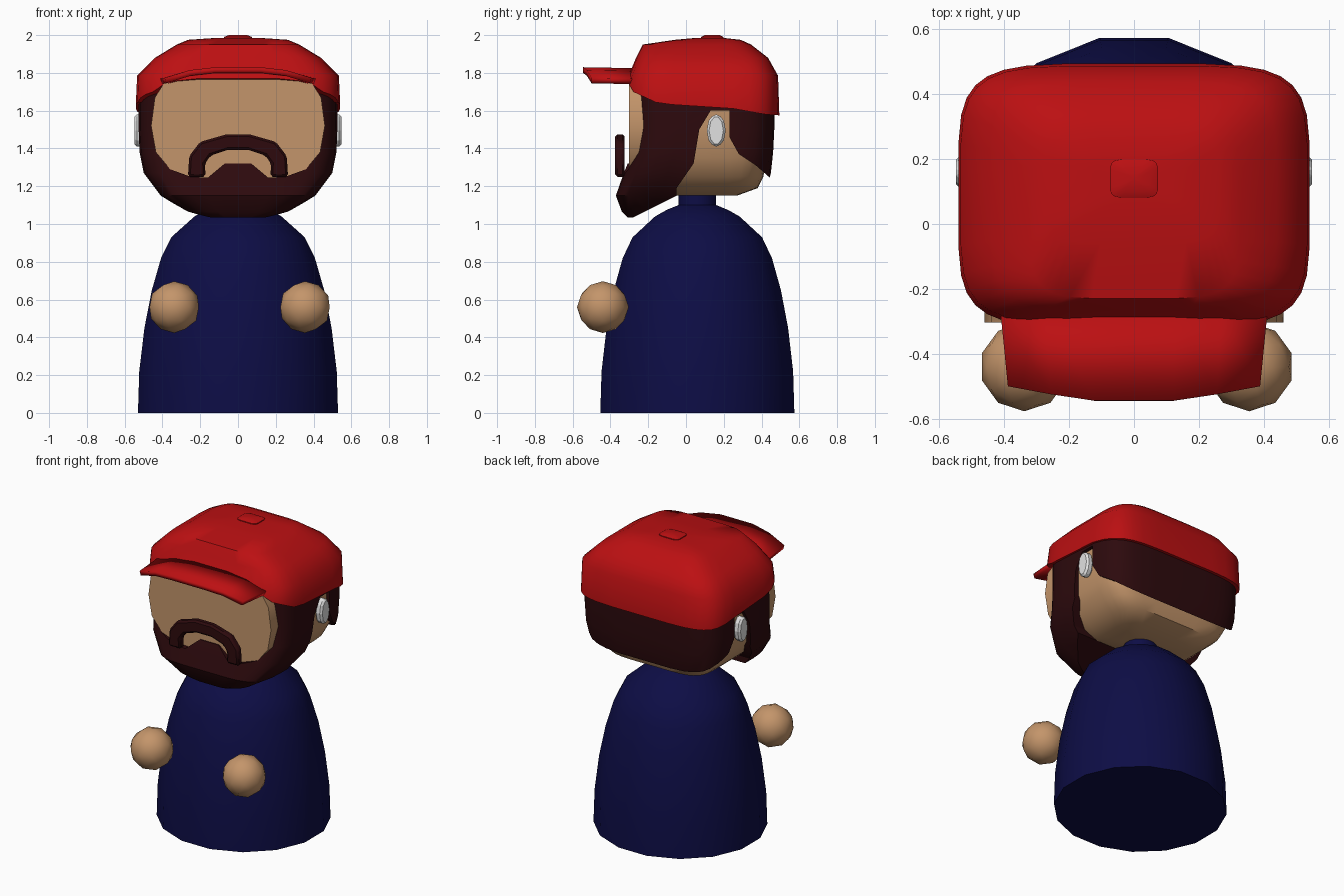
import bpy, bmesh, math

if "Cube" in bpy.data.objects:
    bpy.data.objects.remove(bpy.data.objects["Cube"])


def material(name, rgb):
    m = bpy.data.materials.new(name)
    m.diffuse_color = (*rgb, 1)
    m.use_nodes = True
    m.node_tree.nodes["Principled BSDF"].inputs["Base Color"].default_value = m.diffuse_color
    return m


RED = material("cap red", (0.5, 0.005, 0.006))
SKIN = material("skin tan", (0.55, 0.30, 0.145))
DARK = material("hair dark brown", (0.026, 0.003, 0.004))
NAVY = material("robe navy", (0.004, 0.004, 0.06))
WHITE = material("ear white", (0.75, 0.75, 0.75))


def make(name, verts, faces, mat, smooth=40):
    me = bpy.data.meshes.new(name)
    me.from_pydata(verts, [], faces)
    bm = bmesh.new()
    bm.from_mesh(me)
    bmesh.ops.recalc_face_normals(bm, faces=bm.faces)
    bm.to_mesh(me)
    bm.free()
    ob = bpy.data.objects.new(name, me)
    bpy.context.collection.objects.link(ob)
    me.materials.append(mat)
    shade(ob, smooth)
    return ob


def shade(ob, angle):
    bpy.ops.object.select_all(action='DESELECT')
    ob.select_set(True)
    bpy.context.view_layer.objects.active = ob
    bpy.ops.object.shade_smooth_by_angle(angle=math.radians(angle))


def loft(name, rings, mat, power=5, n=32, smooth=40):
    """Stack rounded-rectangle rings (z, half width, y front, y back); z may be a function of y."""
    verts, faces = [], []
    for z, hx, y0, y1 in rings:
        for i in range(n):
            a = 2 * math.pi * (i + 0.5) / n
            c, s = math.cos(a), math.sin(a)
            x = hx * math.copysign(abs(c) ** (2 / power), c)
            y = (y0 + y1) / 2 + (y1 - y0) / 2 * math.copysign(abs(s) ** (2 / power), s)
            verts.append((x, y, z(y) if callable(z) else z))
    for r in range(len(rings) - 1):
        for i in range(n):
            j = (i + 1) % n
            faces.append((r * n + i, r * n + j, (r + 1) * n + j, (r + 1) * n + i))
    # close both ends with fans
    for r in (0, len(rings) - 1):
        ring = verts[r * n:(r + 1) * n]
        verts.append((0, (rings[r][2] + rings[r][3]) / 2, sum(v[2] for v in ring) / n))
        faces += [(r * n + i, r * n + (i + 1) % n, len(verts) - 1) for i in range(n)]
    return make(name, verts, faces, mat, smooth)


def prism(name, outline, lo, hi, axis, mat):
    """Extrude an outline along x (outline is y,z) or along y (outline is x,z)."""
    n = len(outline)
    verts = [(d, a, z) if axis == 'x' else (a, d, z) for d in (lo, hi) for a, z in outline]
    faces = [tuple(range(n)), tuple(range(n, 2 * n))]
    faces += [(i, (i + 1) % n, n + (i + 1) % n, n + i) for i in range(n)]
    return make(name, verts, faces, mat, 30)


def boolean(ob, cutter, operation):
    mod = ob.modifiers.new("cut", 'BOOLEAN')
    mod.object, mod.operation, mod.solver = cutter, operation, 'EXACT'
    bpy.context.view_layer.objects.active = ob
    bpy.ops.object.modifier_apply(modifier=mod.name)
    bpy.data.objects.remove(cutter)


def mirrored(half):
    return half + [(-x, z) for x, z in reversed(half)]


# Body: bell shape running up into the neck
body = loft("body", [(z, r, 0.06 - r * 0.97, 0.06 + r * 0.97) for z, r in (
    (0, .54), (.22, .533), (.45, .505), (.65, .465), (.82, .415), (.93, .36),
    (1.04, .235), (1.075, .17), (1.1, .105), (1.2, .105))], NAVY, power=2, n=16)

# Hands: floating balls
for side, x in (("left", .355), ("right", -.338)):
    bpy.ops.mesh.primitive_ico_sphere_add(subdivisions=2, radius=.137, location=(x, -.44, .56))
    hand = bpy.context.object
    hand.name = side + "_hand"
    hand.data.materials.append(SKIN)
    shade(hand, 60)

# Head
loft("head", [(1.15, .27, -.1, .27), (1.19, .36, -.15, .38), (1.25, .43, -.2, .41),
              (1.35, .485, -.24, .43), (1.5, .505, -.25, .445), (1.75, .5, -.25, .45)], SKIN)

# Face plate
face_outline = mirrored([(.07, 1.32), (.16, 1.245), (.25, 1.25), (.36, 1.29), (.435, 1.38),
                         (.46, 1.52), (.44, 1.67), (.37, 1.78)])
prism("face", face_outline, -.303, -.1, 'y', SKIN)

# Hair and beard: shell cut by a side profile, then opened for the face
hair = loft("hair_and_beard", [(1.035, .17, -.31, .2), (1.065, .27, -.34, .35), (1.15, .41, -.372, .42),
                               (1.27, .5, -.33, .45), (1.38, .522, -.285, .462),
                               (1.5, .527, -.275, .468), (1.72, .527, -.272, .472)], DARK)
side_profile = [(-.5, 1.71), (-.5, 1), (-.29, 1.03), (-.05, 1.15), (-.05, 1.19), (.04, 1.32), (.07, 1.5),
                (.13, 1.6), (.23, 1.6), (.23, 1.46), (.28, 1.37), (.37, 1.31), (.45, 1.24),
                (.55, 1.2), (.55, 1.71)]
boolean(hair, prism("profile_cutter", side_profile, -.8, .8, 'x', DARK), 'INTERSECT')
boolean(hair, prism("face_cutter", face_outline, -.6, -.2, 'y', DARK), 'DIFFERENCE')
shade(hair, 35)

# Moustache: arched bar standing off the face
outer = [(.265, 1.25), (.258, 1.36), (.2, 1.435), (.06, 1.475)]
inner = [(.055, 1.392), (.145, 1.362), (.175, 1.32), (.172, 1.25)]
arch = outer + [(-x, z) for x, z in reversed(outer)]
arch += [(-x, z) for x, z in reversed(inner)] + inner
moustache = prism("moustache", arch, -.375, -.325, 'y', DARK)
bevel = moustache.modifiers.new("soft edges", 'BEVEL')
bevel.width, bevel.segments = .012, 1

# Ears: thin upright discs
for side, s in (("left", 1), ("right", -1)):
    bpy.ops.mesh.primitive_cylinder_add(vertices=10, radius=1, depth=1, location=(s * .523, .16, 1.495),
                                        rotation=(0, math.pi / 2, 0))
    ear = bpy.context.object
    ear.name = side + "_ear"
    ear.scale = (.088, .05, .05)
    bpy.ops.object.transform_apply(location=False)
    soft = ear.modifiers.new("soft edges", 'BEVEL')
    soft.width, soft.segments = .012, 1
    ear.data.materials.append(WHITE)


# Cap: lower edge climbs toward the front
def cap_edge(y):
    pts = [(-.32, 1.775), (-.28, 1.70), (-.14, 1.635), (.2, 1.62), (.42, 1.58), (.5, 1.575)]
    for (a, za), (b, zb) in zip(pts, pts[1:]):
        if y <= b:
            return za + (zb - za) * max(0, (y - a) / (b - a))
    return pts[-1][1]


loft("cap", [(cap_edge, .542, -.318, .495), (1.785, .535, -.305, .488), (1.88, .44, -.265, .435),
             (1.95, .325, -.23, .345), (1.975, .265, -.06, .29), (1.985, .12, .05, .2)], RED, smooth=50)

# Brim: curved sheet with thickness
stations = [(-.38, -.5, 1.745), (-.25, -.525, 1.785), (-.12, -.545, 1.8)]
stations += [(-x, y, z) for x, y, z in reversed(stations)]
verts = []
for x, y, z in stations:
    verts += [(x * 1.06, -.27, z - .005), (x, y, z)]
brim = make("brim", verts, [(2 * i, 2 * i + 1, 2 * i + 3, 2 * i + 2) for i in range(5)], RED, 50)
if brim.data.polygons[2].normal.z < 0:
    brim.data.flip_normals()
thick = brim.modifiers.new("thickness", 'SOLIDIFY')
thick.thickness, thick.offset = .03, 1

# Button on the crown
loft("cap_button", [(1.96, .075, .08, .2), (1.99, .075, .08, .2), (2.0, .05, .1, .18)], RED, n=16)
